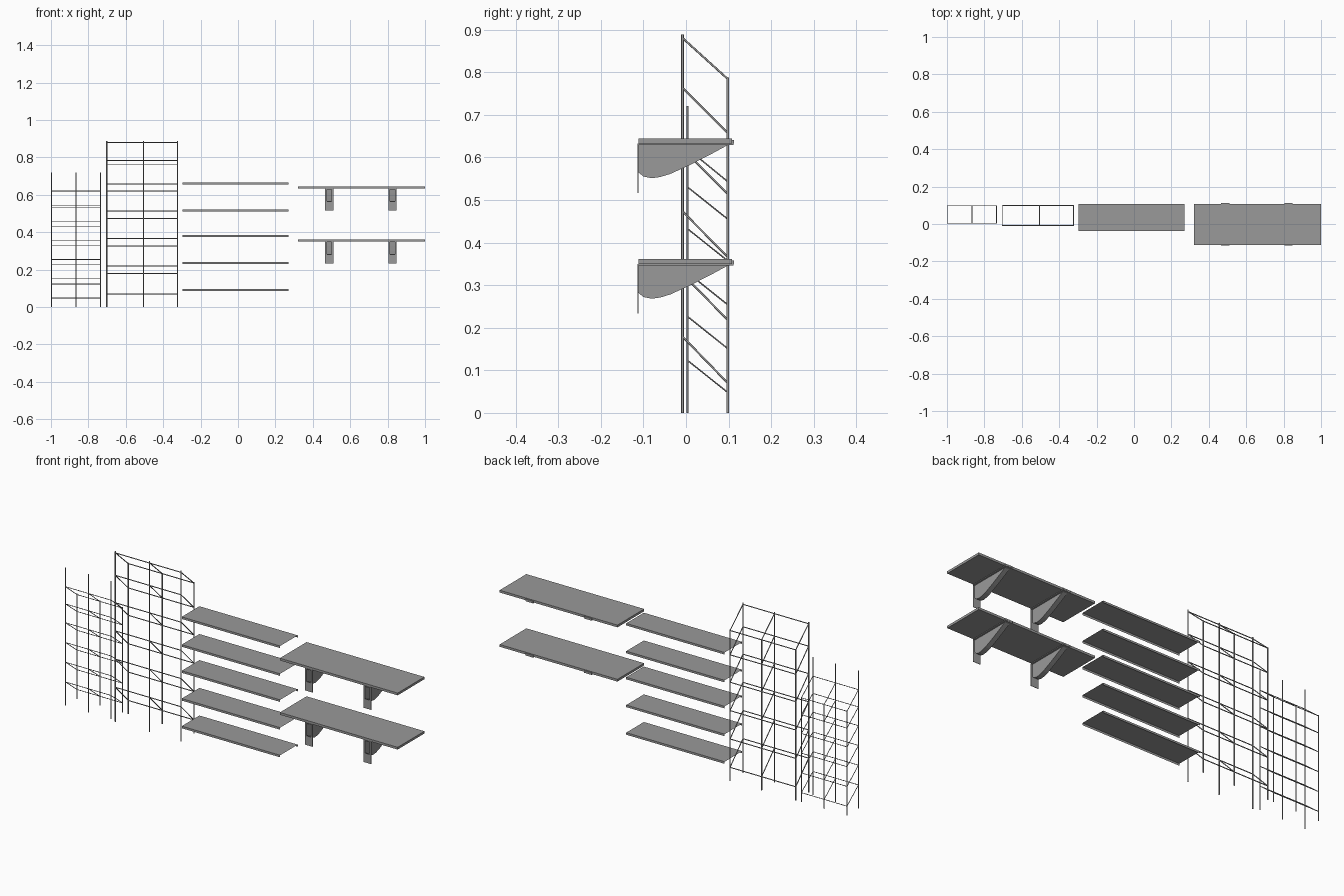
import bpy, bmesh
from mathutils import Vector

if "Cube" in bpy.data.objects:
    bpy.data.objects.remove(bpy.data.objects["Cube"], do_unlink=True)

GREY = (0.32, 0.32, 0.32, 1)
steel = bpy.data.materials.new("grey_steel")
steel.diffuse_color = GREY
steel.use_nodes = True
steel.node_tree.nodes["Principled BSDF"].inputs["Base Color"].default_value = GREY


def finish(name, bm, recalc=True):
    if recalc:
        bmesh.ops.recalc_face_normals(bm, faces=bm.faces)
    mesh = bpy.data.meshes.new(name)
    bm.to_mesh(mesh)
    bm.free()
    mesh.materials.append(steel)
    obj = bpy.data.objects.new(name, mesh)
    bpy.context.collection.objects.link(obj)
    return obj


def add_box(bm, low, high):
    low, high = Vector(low), Vector(high)
    verts = bmesh.ops.create_cube(bm, size=1)["verts"]
    for v in verts:
        v.co = (low + high) / 2 + v.co * (high - low)
    return verts


def add_rod(bm, a, b, radius):
    a, b = Vector(a), Vector(b)
    verts = bmesh.ops.create_cone(bm, cap_ends=True, segments=8, radius1=radius,
                                  radius2=radius, depth=(b - a).length)["verts"]
    turn = Vector((0, 0, 1)).rotation_difference(b - a)
    for v in verts:
        v.co = turn @ v.co + (a + b) / 2
    for f in {f for v in verts for f in v.link_faces}:
        f.smooth = len(f.verts) == 4


# Wire racks: front and back posts, with rails and sloping side bars per level
def rack(name, xs, front_y, back_y, front_top, back_top, levels, post_r, bar_r):
    posts, rails, slopes = bmesh.new(), bmesh.new(), bmesh.new()
    for x in xs:
        add_rod(posts, (x, front_y, 0), (x, front_y, front_top), post_r)
        add_rod(posts, (x, back_y, 0), (x, back_y, back_top), post_r)
    for front_z, back_z in levels:
        for y, z in ((front_y, front_z), (back_y, back_z)):
            add_rod(rails, (xs[0], y, z), (xs[-1], y, z), bar_r)
        for x in xs:
            add_rod(slopes, (x, front_y, front_z), (x, back_y, back_z), bar_r)
    for part, bm in (("posts", posts), ("rails", rails), ("sloping_bars", slopes)):
        finish(name + "_" + part, bm)


tall_levels = [(0.88, 0.784), (0.763, 0.657)]
tall_levels += [(0.62 - 0.147 * i, 0.514 - 0.148 * i) for i in range(4)]
rack("tall_rack", (-0.702, -0.505, -0.323), -0.008, 0.098, 0.888, 0.787,
     tall_levels, 0.0032, 0.0024)

small_levels = [(0.62, 0.543), (0.53, 0.455)]
small_levels += [(0.432 - 0.103 * i, 0.357 - 0.103 * i) for i in range(4)]
rack("small_rack", (-0.998, -0.866, -0.735), 0.004, 0.098, 0.72, 0.547,
     small_levels, 0.0024, 0.0017)


# Narrow shelves: folded sheet with front and back lips and open ends
def folded_shelf(name, top):
    bm = bmesh.new()
    x0, x1, drop = -0.298, 0.27, 0.011
    profile = [(-0.038, top - drop), (-0.038, top), (0.107, top), (0.107, top - drop)]
    left = [bm.verts.new((x0, y, z)) for y, z in profile]
    right = [bm.verts.new((x1, y, z)) for y, z in profile]
    for i in range(3):
        bm.faces.new((left[i], right[i], right[i + 1], left[i + 1]))
    finish(name, bm, recalc=False)


for i, top in enumerate((0.096, 0.24, 0.385, 0.521, 0.666)):
    folded_shelf("narrow_shelf_%d" % (i + 1), top)


# Curved underside of the bracket arm, as (y, z below the shelf top)
BELLY = [(-0.113, -0.078), (-0.1, -0.089), (-0.08, -0.093), (-0.06, -0.09),
         (-0.037, -0.083), (0.009, -0.062), (0.06, -0.036), (0.104, -0.012)]


def bracket(name, x, top):
    bm = bmesh.new()
    half, inner, thick = 0.022, 0.013, 0.002
    y0, under = -0.114, top - 0.012
    # Wall plate with a slot open to the arm
    for s in (-1, 1):
        xs = sorted((s * half + x, s * inner + x))
        add_box(bm, (xs[0], y0, top - 0.128), (xs[1], y0 + thick, under))
    add_box(bm, (x - inner, y0, top - 0.128), (x + inner, y0 + thick, top - 0.08))
    # Support flange with a tab at the far edge
    add_box(bm, (x - half, y0, under - 0.003), (x + half, 0.112, under))
    add_box(bm, (x - half, 0.108, under), (x + half, 0.113, top - 0.003))
    # Channel arm: curved bottom strip and two cheeks
    rows = [[bm.verts.new((x + s * inner, y, top + z)) for y, z in BELLY] for s in (-1, 1)]
    for i in range(len(BELLY) - 1):
        bm.faces.new((rows[0][i], rows[0][i + 1], rows[1][i + 1], rows[1][i]))
    for row in rows:
        corner = bm.verts.new((row[0].co.x, y0, under))
        bm.faces.new([corner] + row)
    finish(name, bm)


# Wide shelves, each on two brackets
for label, top in (("lower", 0.361), ("upper", 0.644)):
    bm = bmesh.new()
    add_box(bm, (0.32, -0.112, top - 0.012), (1.0, 0.108, top))
    finish(label + "_wide_shelf", bm)
    for side, x in (("right", 0.488), ("left", 0.826)):
        bracket("%s_%s_bracket" % (label, side), x, top)
